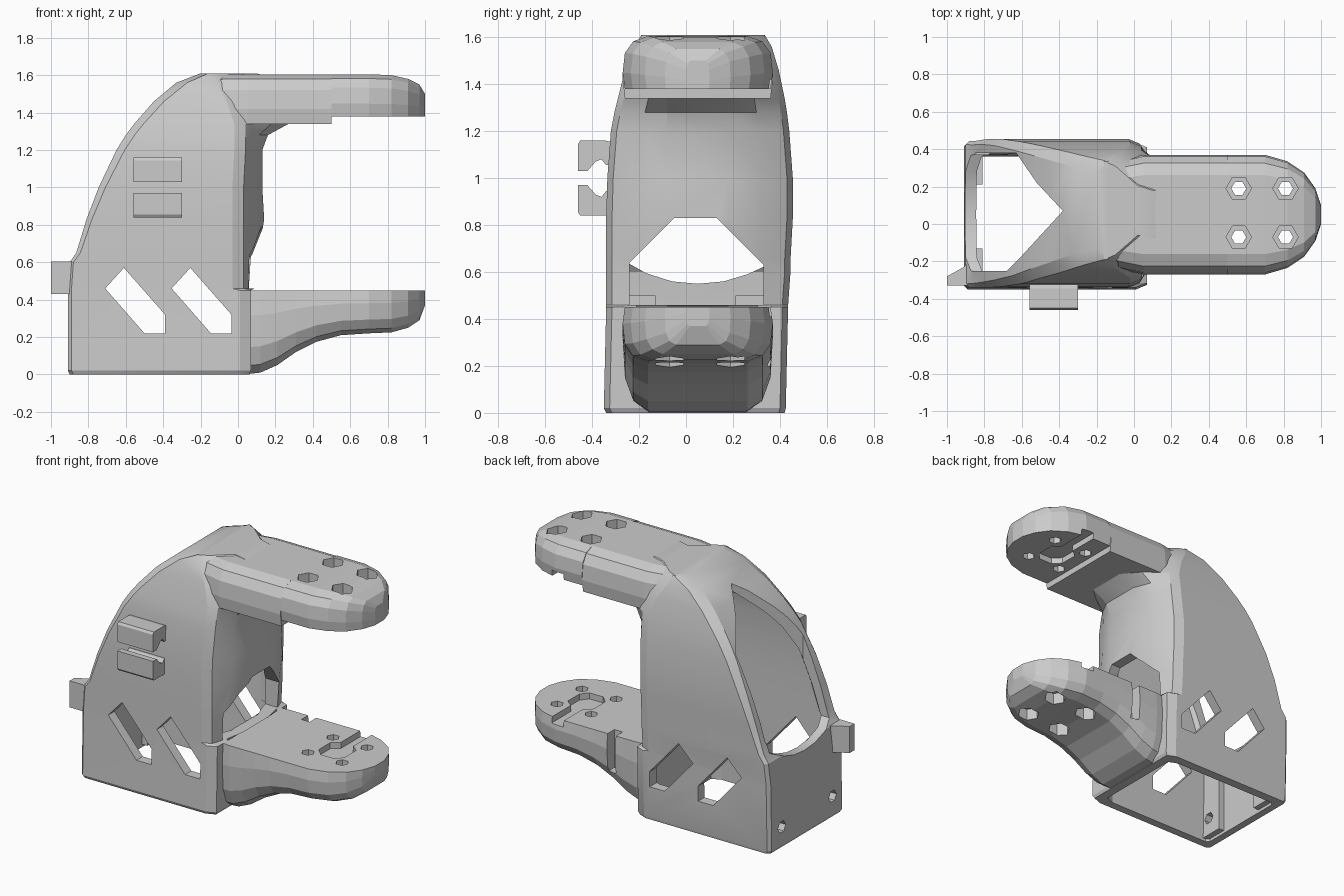
import bpy, bmesh, math
from mathutils import Matrix

if "Cube" in bpy.data.objects:
    bpy.data.objects.remove(bpy.data.objects["Cube"])

MID = 0.05


def finish(name, bm):
    bmesh.ops.recalc_face_normals(bm, faces=bm.faces)
    mesh = bpy.data.meshes.new(name)
    bm.to_mesh(mesh)
    bm.free()
    obj = bpy.data.objects.new(name, mesh)
    bpy.context.collection.objects.link(obj)
    return obj


def loft(name, rings):
    bm = bmesh.new()
    loops = [[bm.verts.new(p) for p in ring] for ring in rings]
    n = len(loops[0])
    for a, b in zip(loops, loops[1:]):
        for i in range(n):
            j = (i + 1) % n
            bm.faces.new((a[i], a[j], b[j], b[i]))
    bm.faces.new(loops[0])
    bm.faces.new(loops[-1])
    return finish(name, bm)


def prism(name, pts, axis, lo, hi):
    """Extrude a 2D outline along the given axis."""
    place = {"x": lambda u, v, d: (d, u, v),
             "y": lambda u, v, d: (u, d, v),
             "z": lambda u, v, d: (u, v, d)}[axis]
    return loft(name, [[place(u, v, d) for u, v in pts] for d in (lo, hi)])


def box(name, x0, x1, y0, y1, z0, z1):
    return prism(name, [(x0, y0), (x1, y0), (x1, y1), (x0, y1)], "z", z0, z1)


def hexagon(cx, cy, r, turn=0):
    return [(cx + r * math.cos(turn + k * math.tau / 6),
             cy + r * math.sin(turn + k * math.tau / 6)) for k in range(6)]


def cut(obj, *cutters):
    for c in cutters:
        mod = obj.modifiers.new("cut", "BOOLEAN")
        mod.operation, mod.solver, mod.object = "DIFFERENCE", "EXACT", c
        bpy.context.view_layer.update()
        deps = bpy.context.evaluated_depsgraph_get()
        mesh = bpy.data.meshes.new_from_object(obj.evaluated_get(deps))
        obj.modifiers.clear()
        obj.data = mesh
        bpy.data.objects.remove(c)


def smooth(obj, angle):
    bpy.ops.object.select_all(action="DESELECT")
    bpy.context.view_layer.objects.active = obj
    obj.select_set(True)
    bpy.ops.object.shade_smooth_by_angle(angle=math.radians(angle))


# Shell levels: z, back x, side front x, centre front x, right y, left y
LEVELS = [
    (0.00, -0.90, 0.06, 0.06, -0.34, 0.42),
    (0.02, -0.91, 0.07, 0.07, -0.35, 0.425),
    (0.45, -0.91, 0.07, 0.07, -0.34, 0.435),
    (0.46, -0.91, 0.03, 0.09, -0.34, 0.435),
    (0.60, -0.90, 0.03, 0.10, -0.34, 0.445),
    (0.65, -0.865, 0.03, 0.11, -0.34, 0.445),
    (0.83, -0.81, 0.03, 0.14, -0.34, 0.455),
    (1.00, -0.745, 0.03, 0.13, -0.335, 0.455),
    (1.20, -0.65, 0.04, 0.13, -0.32, 0.44),
    (1.28, -0.60, 0.04, 0.16, -0.305, 0.43),
    (1.34, -0.555, 0.04, 0.27, -0.29, 0.42),
    (1.46, -0.45, 0.00, 0.27, -0.26, 0.395),
    (1.56, -0.33, -0.06, 0.25, -0.22, 0.365),
    (1.61, -0.20, -0.10, 0.10, -0.19, 0.335),
]


def section(z, x0, xs, x1, y0, y1):
    r = 0.02 + 0.04 * max(0, z - 0.6)
    xm = xs + 0.6 * (x1 - xs)
    half = [(x0, y1 - r), (x0 + r, y1), (xs - 0.06, y1), (xs, y1 - 0.025),
            (xm, y1 - 0.13), (x1, MID + 0.13)]
    other = [(x, y0 + y1 - y) if i < 5 else (x, MID - 0.13)
             for i, (x, y) in enumerate(half)]
    return [(x, y, z) for x, y in half + other[::-1]]


shell = loft("shell", [section(*lv) for lv in LEVELS])

# Hollow inside, open below
inner = [section(z, x0 + 0.06, min(xs, 0.07) - 0.07, min(x1, 0.14) - 0.07,
                 y0 + 0.065, y1 - 0.065)
         for z, x0, xs, x1, y0, y1 in LEVELS[1:-2]]
inner.insert(0, [(x, y, -0.1) for x, y, z in inner[0]])
cut(shell, loft("cavity", inner))

# Rear opening with a curved sill and a pointed top
sill = [(-0.25, 0.64), (-0.17, 0.595), (-0.06, 0.56), (0.05, 0.55),
        (0.16, 0.56), (0.26, 0.59), (0.37, 0.64), (0.37, 0.9), (-0.25, 0.9)]
cut(shell, prism("sill_cut", sill, "x", -1.2, -0.7))
vee = [(-1.2, -0.25), (-0.68, -0.25), (-0.6, -0.17), (-0.38, 0.07),
       (-0.52, 0.22), (-0.63, 0.38), (-1.2, 0.38)]
cut(shell, prism("vee_cut", vee, "z", 0.7, 1.9))

# Front opening above the lower arm
front = [(-0.24, 0.46), (0.33, 0.46), (0.33, 0.63), (0.13, 0.83),
         (-0.05, 0.83), (-0.24, 0.64)]
cut(shell, prism("front_cut", front, "x", -0.3, 0.4))

# Slanted side windows
window = [(-0.71, 0.46), (-0.61, 0.57), (-0.39, 0.32), (-0.39, 0.22), (-0.5, 0.22)]
for shift in (0, 0.355):
    cut(shell, prism("window_cut", [(x + shift, z) for x, z in window], "y", -0.7, 0.7))

# Screw pads inside the back wall
pads = [box("screw_pad_right", -0.88, -0.81, -0.3, -0.13, 0.02, 0.5),
        box("screw_pad_left", -0.88, -0.81, 0.21, 0.39, 0.02, 0.5)]
for y, pad in zip((-0.23, 0.30), pads):
    for part in (shell, pad):
        cut(part, prism("screw_cut", hexagon(y, 0.14, 0.04), "x", -1.1, -0.7))
smooth(shell, 22)


# Arms: stations of x, half width, flat face z, rounded face z
def arm(name, stations):
    rings = []
    for x, w, flat, curved in stations:
        d = curved - flat
        half = [(w * 0.97, flat), (w, flat + 0.3 * d), (w * 0.97, flat + 0.68 * d),
                (w * 0.86, flat + 0.9 * d), (w * 0.66, curved)]
        ring = half + [(-y, z) for y, z in half[::-1]]
        rings.append([(x, MID + y, z) for y, z in ring])
    return loft(name, rings)


upper = arm("upper_arm", [
    (-0.28, 0.20, 1.36, 1.575), (-0.08, 0.29, 1.34, 1.605), (0.05, 0.32, 1.34, 1.605),
    (0.5, 0.32, 1.34, 1.605), (0.501, 0.32, 1.38, 1.605), (0.7, 0.32, 1.38, 1.605),
    (0.82, 0.285, 1.38, 1.60), (0.91, 0.225, 1.38, 1.58),
    (0.97, 0.14, 1.38, 1.55), (1.0, 0.05, 1.38, 1.50)])
lower = arm("lower_arm", [
    (0.03, 0.31, 0.45, 0.0), (0.12, 0.32, 0.45, 0.01), (0.21, 0.32, 0.45, 0.05),
    (0.31, 0.32, 0.45, 0.12), (0.42, 0.32, 0.45, 0.175), (0.55, 0.32, 0.45, 0.21),
    (0.7, 0.32, 0.45, 0.22), (0.82, 0.285, 0.45, 0.225), (0.91, 0.225, 0.45, 0.25),
    (0.97, 0.14, 0.45, 0.29), (1.0, 0.05, 0.45, 0.37)])

# Bolt holes with hexagonal pockets, and a bent channel on the facing sides
channel = [(0.64, 0.5), (0.64, 0.16), (0.59, 0.12), (0.59, 0.0), (0.64, -0.05),
           (0.74, -0.05), (0.78, 0.0), (0.78, 0.12), (0.73, 0.16), (0.73, 0.5)]
for part, pocket, groove in ((upper, (1.5, 1.8), (1.3, 1.42)),
                             (lower, (-0.1, 0.3), (0.41, 0.6))):
    for x in (0.56, 0.81):
        for y in (-0.07, 0.19):
            cut(part, prism("bolt_cut", hexagon(x, y, 0.04), "z", -0.2, 1.9),
                prism("pocket_cut", hexagon(x, y, 0.068), "z", *pocket))
    cut(part, prism("channel_cut", channel, "z", *groove))
cut(lower, box("notch_cut", 0.26, 0.32, 0.29, 0.5, 0.2, 0.6))

# Pair of cable clips on the right side
clip = [(-0.46, 1.03), (-0.42, 1.03), (-0.385, 1.07), (-0.36, 1.08), (-0.34, 1.055),
        (-0.3, 1.055), (-0.3, 1.15), (-0.345, 1.16), (-0.45, 1.16), (-0.46, 1.145)]
for name, flip in (("upper_clip", False), ("lower_clip", True)):
    pts = [(y, 2.0 - z) if flip else (y, z) for y, z in clip]
    prism(name, pts, "x", -0.56, -0.3)

# Small tab at the back corner
tab = [(-1.0, -0.33), (-0.88, -0.33), (-0.88, -0.2), (-0.91, -0.23), (-1.0, -0.28)]
prism("back_tab", tab, "z", 0.43, 0.605)
